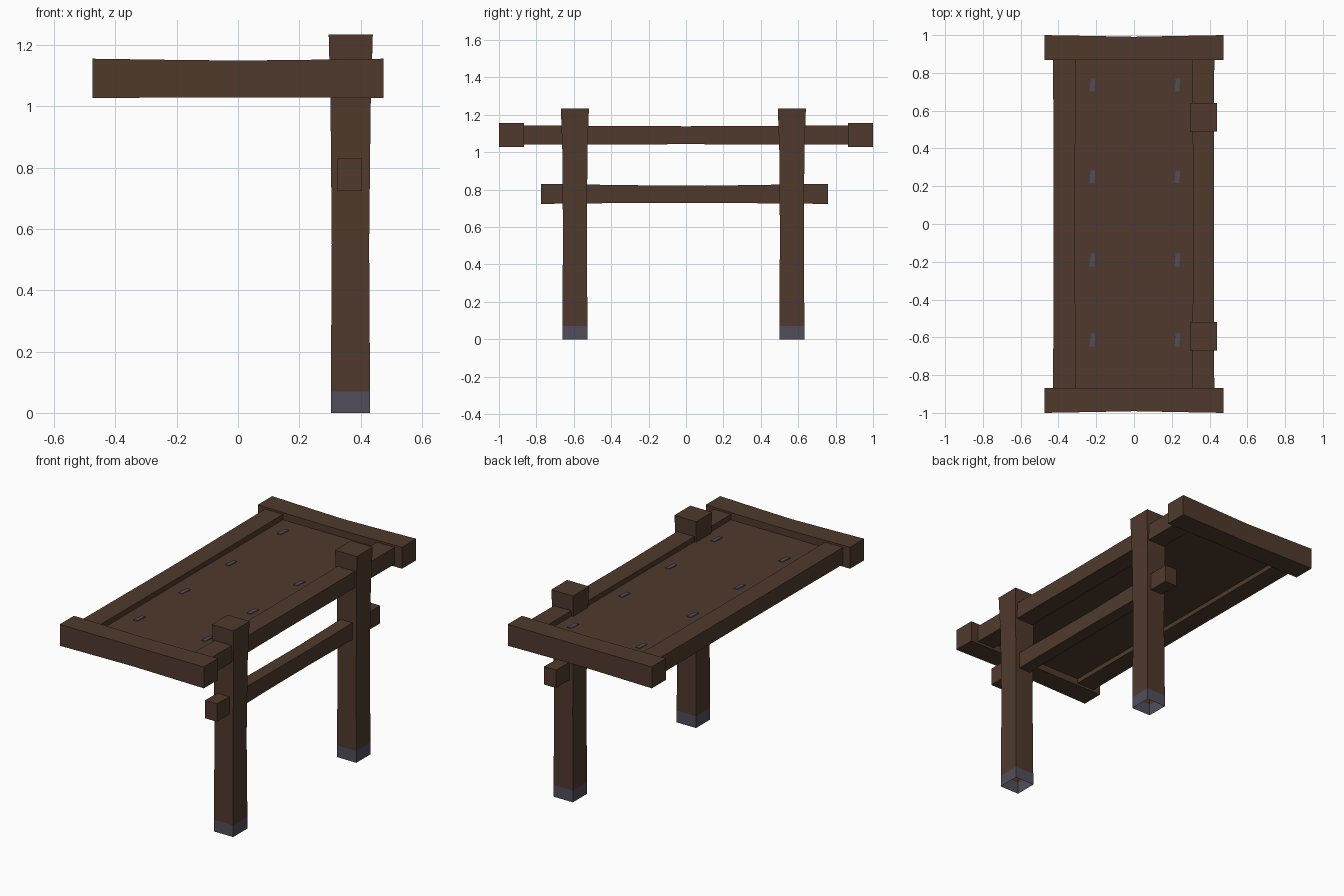
import bpy, bmesh

if "Cube" in bpy.data.objects:
    bpy.data.objects.remove(bpy.data.objects["Cube"])


def material(name, rgb):
    m = bpy.data.materials.new(name)
    m.diffuse_color = (*rgb, 1)
    m.use_nodes = True
    m.node_tree.nodes["Principled BSDF"].inputs["Base Color"].default_value = m.diffuse_color
    return m


wood = material("dark wood", (0.080, 0.042, 0.026))
metal = material("dark metal", (0.082, 0.076, 0.104))


def beam(name, axis, sections, mat=wood, open_start=False):
    """Loft rectangles (pos, a0, a1, b0, b1) along an axis; a, b are the other two axes in order."""
    bm = bmesh.new()
    rings = []
    for p, a0, a1, b0, b1 in sections:
        ring = []
        for a, b in ((a0, b0), (a1, b0), (a1, b1), (a0, b1)):
            co = [a, b]
            co.insert(axis, p)
            ring.append(bm.verts.new(co))
        rings.append(ring)
    for r, s in zip(rings, rings[1:]):
        for i in range(4):
            j = (i + 1) % 4
            bm.faces.new((r[i], r[j], s[j], s[i]))
    bm.faces.new(rings[-1])
    start = bm.faces.new(rings[0][::-1])
    bmesh.ops.recalc_face_normals(bm, faces=bm.faces[:])
    if open_start:
        bmesh.ops.delete(bm, geom=[start], context='FACES_ONLY')
    me = bpy.data.meshes.new(name)
    bm.to_mesh(me)
    bm.free()
    me.materials.append(mat)
    ob = bpy.data.objects.new(name, me)
    bpy.context.collection.objects.link(ob)
    return ob


# Posts with flared tops and metal-shod, open-bottomed feet
for side, y in (("front", -0.594), ("back", 0.566)):
    post = beam(side + "_post", 2, [
        (0, 0.303, 0.431, y - 0.067, y + 0.067),
        (0.07, 0.303, 0.431, y - 0.067, y + 0.067),
        (0.55, 0.306, 0.428, y - 0.064, y + 0.064),
        (1.0, 0.302, 0.433, y - 0.067, y + 0.067),
        (1.235, 0.296, 0.440, y - 0.075, y + 0.075)], open_start=True)
    post.data.materials.append(metal)
    for f in post.data.polygons:
        if f.center.z < 0.07:
            f.material_index = 1

# End beams, slightly thinner in the middle
for side, s in (("front", -1), ("back", 1)):
    def ends(inner, outer):
        return sorted((s * inner, s * outer))
    beam(side + "_end_beam", 0, [
        (-0.475, *ends(0.867, 1.0), 1.028, 1.156),
        (-0.2, *ends(0.867, 0.995), 1.029, 1.152),
        (0.0, *ends(0.867, 0.991), 1.029, 1.150),
        (0.2, *ends(0.867, 0.995), 1.029, 1.152),
        (0.475, *ends(0.867, 1.0), 1.028, 1.156)])

# Long side rails
for side, x0, x1 in (("left", -0.428, -0.31), ("right", 0.31, 0.425)):
    beam(side + "_rail", 1, [
        (-0.88, x0, x1, 1.042, 1.143),
        (0.0, x0 + 0.002, x1 - 0.002, 1.043, 1.139),
        (0.88, x0, x1, 1.042, 1.143)])

# Sunken panel
beam("panel", 1, [(-0.88, -0.33, 0.33, 1.07, 1.11), (0.88, -0.33, 0.33, 1.07, 1.11)])

# Lower cross bar through both posts
beam("cross_bar", 1, [
    (-0.775, 0.325, 0.405, 0.724, 0.831),
    (-0.3, 0.327, 0.403, 0.729, 0.824),
    (0.1, 0.327, 0.403, 0.730, 0.821),
    (0.76, 0.325, 0.405, 0.724, 0.831)])

# Small metal nail heads on the panel
for i, y in enumerate((-0.615, -0.19, 0.25, 0.735)):
    for j, x in enumerate((-0.22, 0.23)):
        beam("nail_head_%d_%d" % (i, j), 1, [
            (y - 0.034, x - 0.015, x + 0.010, 1.105, 1.114),
            (y + 0.034, x - 0.010, x + 0.015, 1.105, 1.114)], metal)
